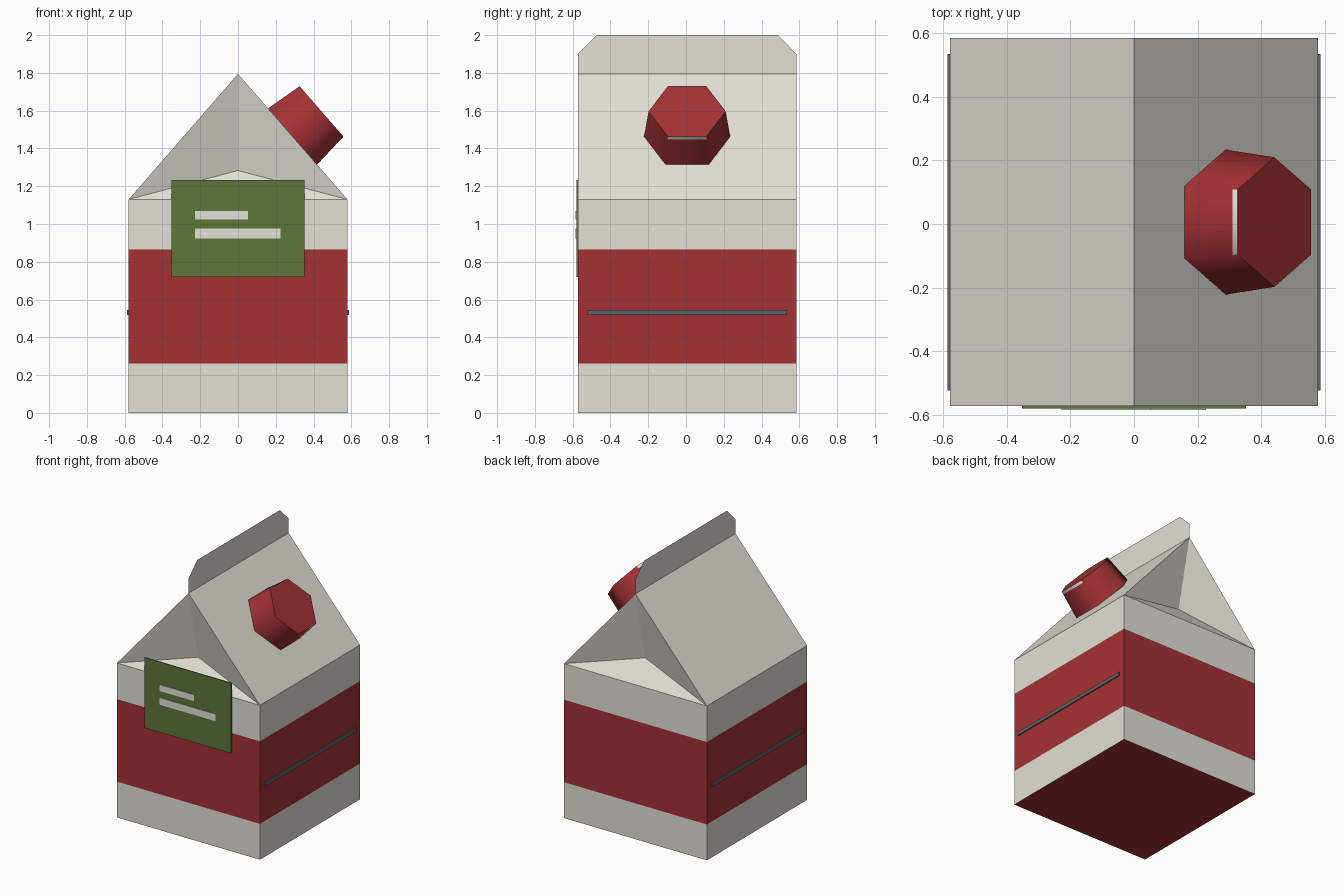
import bpy, bmesh, math
from mathutils import Vector, Matrix

cube = bpy.data.objects.get("Cube")
if cube:
    bpy.data.objects.remove(cube, do_unlink=True)


def material(name, *rgb):
    lin = [((c / 255 + 0.055) / 1.055) ** 2.4 for c in rgb] + [1]
    mat = bpy.data.materials.new(name)
    mat.use_nodes = True
    mat.diffuse_color = lin
    mat.node_tree.nodes["Principled BSDF"].inputs["Base Color"].default_value = lin
    return mat


CREAM = material("cream card", 227, 224, 214)
RED = material("red", 164, 49, 52)
GREEN = material("label green", 95, 118, 58)
GREY = material("slate grey", 95, 98, 106)


def finish(bm, name, *mats):
    mesh = bpy.data.meshes.new(name)
    bm.to_mesh(mesh)
    bm.free()
    for m in mats:
        mesh.materials.append(m)
    obj = bpy.data.objects.new(name, mesh)
    bpy.context.collection.objects.link(obj)
    return obj


def box(name, lo, hi, mat):
    lo, hi = Vector(lo), Vector(hi)
    bm = bmesh.new()
    bmesh.ops.create_cube(bm, size=1)
    bmesh.ops.scale(bm, vec=hi - lo, verts=bm.verts)
    bmesh.ops.translate(bm, vec=(lo + hi) / 2, verts=bm.verts)
    return finish(bm, name, mat)


HALF = 0.579          # half width of the carton
MID_Y = 0.006         # centre of the carton in depth
FRONT, BACK = MID_Y - HALF, MID_Y + HALF
EAVE, RIDGE, TOP = 1.13, 1.795, 2.0
BAND_LOW, BAND_HIGH = 0.262, 0.866
FOLD_IN, FOLD_Z = 0.115, 1.283

# Carton: banded square walls, red base, roof and folded-in gables
bm = bmesh.new()
corners = [(-HALF, FRONT), (HALF, FRONT), (HALF, BACK), (-HALF, BACK)]
rings = [[bm.verts.new((x, y, z)) for x, y in corners]
         for z in (0, BAND_LOW, BAND_HIGH, EAVE)]
for low, high in zip(rings, rings[1:]):
    for i in range(4):
        j = (i + 1) % 4
        bm.faces.new((low[i], low[j], high[j], high[i]))
bm.faces.new(rings[0][::-1])
fl, fr, br, bl = rings[-1]
ridge_f = bm.verts.new((0, FRONT, RIDGE))
ridge_b = bm.verts.new((0, BACK, RIDGE))
bm.faces.new((fr, br, ridge_b, ridge_f))
bm.faces.new((bl, fl, ridge_f, ridge_b))
for a, b, peak, y in ((fl, fr, ridge_f, FRONT + FOLD_IN),
                      (br, bl, ridge_b, BACK - FOLD_IN)):
    fold = bm.verts.new((0, y, FOLD_Z))
    for tri in ((a, b, fold), (b, peak, fold), (peak, a, fold)):
        bm.faces.new(tri)
for f in bm.faces:
    z = f.calc_center_median().z
    f.material_index = int(z < 0.01 or BAND_LOW < z < BAND_HIGH)
finish(bm, "carton", CREAM, RED)

# Sealed fin along the ridge, a single sheet with clipped corners
bm = bmesh.new()
clip = 0.1
outline = [(FRONT, RIDGE), (BACK, RIDGE), (BACK, TOP - clip),
           (BACK - clip, TOP), (FRONT + clip, TOP), (FRONT, TOP - clip)]
bm.faces.new([bm.verts.new((0, y, z)) for y, z in outline])
finish(bm, "top_fin", CREAM)

# Hexagonal tapered cap on the left roof slope
slope = Vector((HALF, 0, EAVE - RIDGE)).normalized()
depth = Vector((0, 1, 0))
normal = Vector((-slope.z, 0, slope.x))
base = Vector((0.289, MID_Y, 1.463))
R_LOW, R_HIGH, HEIGHT = 0.228, 0.204, 0.203
bm = bmesh.new()
rings = []
for t in (0, 0.9, 1):
    r = R_LOW + (R_HIGH - R_LOW) * t
    ring = []
    for k in range(6):
        a = math.radians(60 * k)
        ring.append(bm.verts.new(base + normal * HEIGHT * t
                                 + (slope * math.sin(a) + depth * math.cos(a)) * r))
    rings.append(ring)
for level, (low, high) in enumerate(zip(rings, rings[1:])):
    for i in range(6):
        j = (i + 1) % 6
        f = bm.faces.new((low[i], low[j], high[j], high[i]))
        # pale rim on the uphill and downhill sides
        f.material_index = int(level == 1 and i in (1, 4))
bm.faces.new(rings[-1])
bmesh.ops.recalc_face_normals(bm, faces=bm.faces)
top = max(bm.faces, key=lambda f: len(f.verts))
if top.normal.dot(normal) < 0:
    bmesh.ops.reverse_faces(bm, faces=bm.faces)
cap = finish(bm, "cap", RED, CREAM)
for o in bpy.context.selected_objects:
    o.select_set(False)
bpy.context.view_layer.objects.active = cap
cap.select_set(True)
bpy.ops.object.shade_smooth_by_angle(angle=math.radians(65))

# Front label with two pale bars
box("label", (-0.352, -0.581, 0.72), (0.352, FRONT, 1.234), GREEN)
for name, right, low, high in (("label_bar_upper", 0.052, 1.024, 1.07),
                               ("label_bar_lower", 0.226, 0.924, 0.975)):
    box(name, (-0.228, -0.585, low), (right, -0.58, high), CREAM)

# Thin strip along each side wall
for name, s in (("left_strip", 1), ("right_strip", -1)):
    x = sorted((s * (HALF - 0.005), s * 0.587))
    box(name, (x[0], MID_Y - 0.53, 0.519), (x[1], MID_Y + 0.53, 0.546), GREY)
